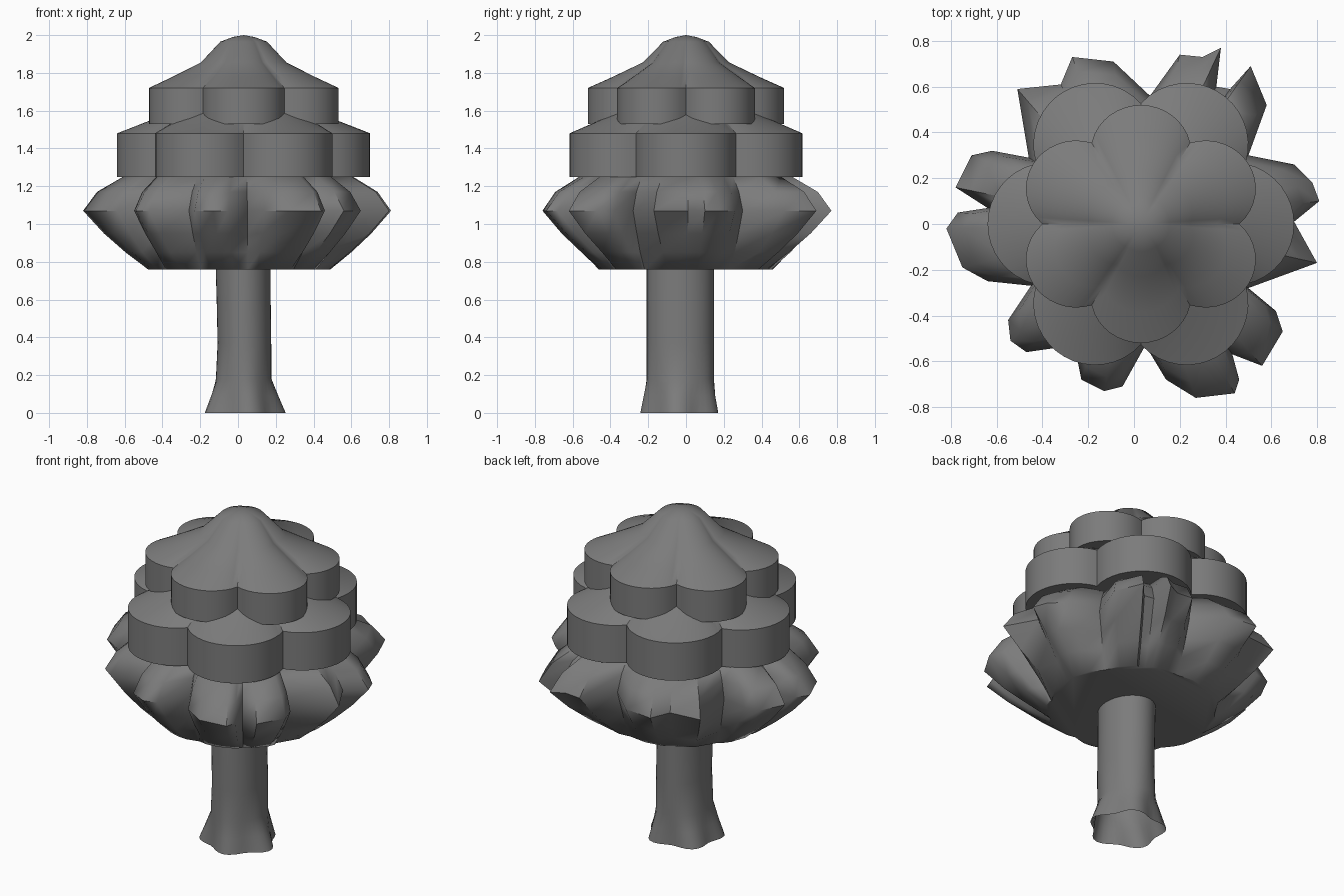
import bpy, bmesh
from math import sin, cos, pi, sqrt, atan2, radians

default_cube = bpy.data.objects.get("Cube")
if default_cube:
    bpy.data.objects.remove(default_cube, do_unlink=True)

GREY = (0.2, 0.2, 0.2, 1.0)
material = bpy.data.materials.new("plain grey")
material.use_nodes = True
material.diffuse_color = GREY
material.node_tree.nodes["Principled BSDF"].inputs["Base Color"].default_value = GREY


def loft(name, rings, cap_bottom=True, tip=None, angle=40):
    """Skin a stack of equal-length point rings, bottom to top."""
    bm = bmesh.new()
    loops = [[bm.verts.new(point) for point in ring] for ring in rings]
    count = len(loops[0])
    for low, high in zip(loops, loops[1:]):
        for i in range(count):
            j = (i + 1) % count
            bm.faces.new((low[i], low[j], high[j], high[i]))
    if cap_bottom:
        bm.faces.new(loops[0][::-1])
    if tip:
        apex = bm.verts.new(tip)
        for i in range(count):
            bm.faces.new((loops[-1][i], loops[-1][(i + 1) % count], apex))
    else:
        bm.faces.new(loops[-1])
    mesh = bpy.data.meshes.new(name)
    bm.to_mesh(mesh)
    bm.free()
    mesh.materials.append(material)
    obj = bpy.data.objects.new(name, mesh)
    bpy.context.collection.objects.link(obj)
    bpy.ops.object.select_all(action='DESELECT')
    obj.select_set(True)
    bpy.context.view_layer.objects.active = obj
    bpy.ops.object.shade_smooth_by_angle(angle=radians(angle))
    return obj


def lobe_radius(theta, start, distance, lobe, lobes=6):
    """Outline radius of a flower made of overlapping circles."""
    step = 2 * pi / lobes
    phi = (theta - start + step / 2) % step - step / 2
    return distance * cos(phi) + sqrt(lobe ** 2 - (distance * sin(phi)) ** 2)


def flower_tier(name, start, distance, lobe, stretch, profile, tip_z, steps=96):
    """Profile rows are height, scale and how far the lobes fade to a circle."""
    centre_x = 0.03
    rings = []
    for z, scale, fade in profile:
        ring = []
        for i in range(steps):
            theta = 2 * pi * i / steps
            r = lobe_radius(theta, start, distance, lobe)
            r = scale * (r + fade * (distance + 0.7 * lobe - r))
            ring.append((centre_x + stretch * r * cos(theta), r * sin(theta), z))
        rings.append(ring)
    return loft(name, rings, tip=(centre_x, 0, tip_z))


# Trunk: oval tube with a flared, root-lobed foot, open underneath
trunk_rings = []
for z, half_x, half_y, shift, wave in [
        (0, 0.205, 0.195, 0.0, 0.1), (0.09, 0.175, 0.185, 0.0, 0.06),
        (0.18, 0.147, 0.178, 0.0, 0), (0.37, 0.142, 0.178, 0.004, 0),
        (0.6, 0.143, 0.178, 0, 0), (0.9, 0.147, 0.178, -0.005, 0)]:
    ring = []
    for i in range(40):
        t = 2 * pi * i / 40
        k = 1 + wave * cos(5 * t + 0.6)
        ring.append((0.03 + shift + half_x * k * cos(t), -0.03 + half_y * k * sin(t), z))
    trunk_rings.append(ring)
loft("trunk", trunk_rings, cap_bottom=False)

# Lower foliage: crumpled bunches, widest at mid height, rounded off below
bunches = [
    (.7, .01), (.81, .1), (.78, .18), (.7, .26), (.5, .3), (.58, .52), (.51, .69),
    (.42, .59), (.36, .6), (.38, .77), (.3, .73), (.2, .74), (.07, .56), (-.09, .71),
    (-.27, .73), (-.32, .61), (-.51, .59), (-.46, .29), (-.62, .32), (-.71, .3),
    (-.78, .16), (-.64, .07), (-.77, .05), (-.82, -.02), (-.75, -.19), (-.64, -.25),
    (-.45, -.27), (-.55, -.42), (-.54, -.51), (-.47, -.56), (-.26, -.53), (-.23, -.68),
    (-.13, -.73), (-.05, -.71), (.05, -.53), (.14, -.68), (.27, -.76), (.44, -.74),
    (.46, -.68), (.43, -.57), (.56, -.62), (.65, -.47), (.62, -.38), (.5, -.28),
    (.8, -.17)]
foliage_rings = []
for z, scale, fade in [(0.76, 0.66, 0.85), (0.85, 0.78, 0.5), (0.95, 0.89, 0.2),
                       (1.07, 1, 0), (1.17, 0.92, 0.08), (1.25, 0.78, 0.35),
                       (1.3, 0.5, 1)]:
    ring = []
    for x, y in bunches:
        t = atan2(y, x)
        ring.append((scale * (x + fade * (0.72 * cos(t) - x)) + 0.01 * fade,
                     scale * (y + fade * (0.7 * sin(t) - y)), z))
    foliage_rings.append(ring)
loft("lower_foliage", foliage_rings, angle=50)

# Middle and top foliage: six-lobed drums with domed roofs
flower_tier("middle_foliage", 0, 0.4, 0.27, 1,
            [(1.25, 1, 0), (1.48, 1, 0), (1.56, 0.72, 0.3), (1.66, 0.45, 0.7)], 1.75)
flower_tier("top_foliage", pi / 2, 0.31, 0.21, 1.05,
            [(1.53, 1, 0), (1.72, 1, 0), (1.78, 0.76, 0.2), (1.855, 0.47, 0.5),
             (1.965, 0.26, 0.9), (1.99, 0.12, 1)], 2.0)
